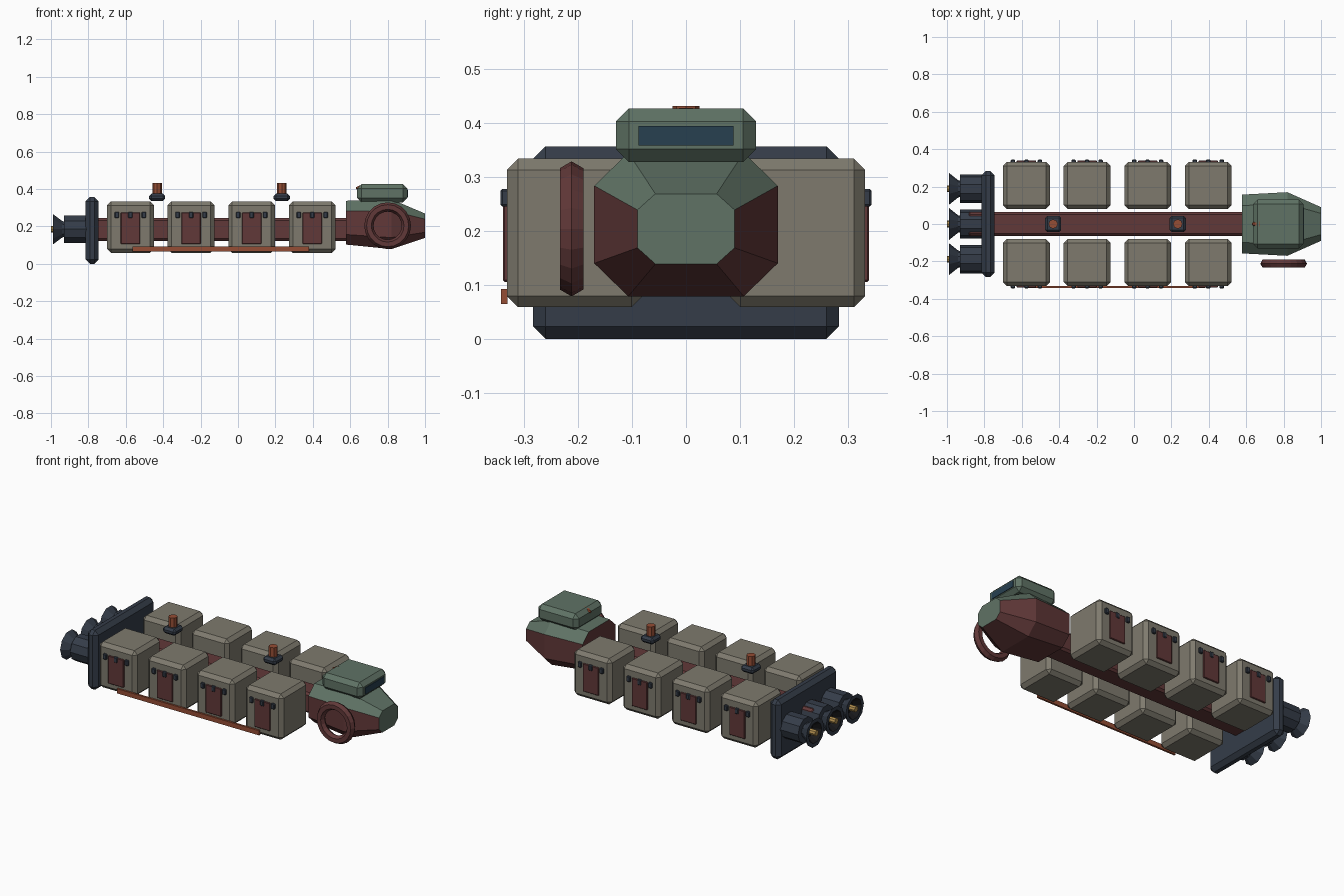
import bpy, bmesh, math
from mathutils import Matrix

if "Cube" in bpy.data.objects:
    bpy.data.objects.remove(bpy.data.objects["Cube"])


def material(name, rgb):
    m = bpy.data.materials.new(name)
    m.diffuse_color = (*rgb, 1)
    m.use_nodes = True
    m.node_tree.nodes["Principled BSDF"].inputs["Base Color"].default_value = m.diffuse_color
    return m


GREEN = material("hull_green", (0.115, 0.17, 0.13))
RED = material("oxide_red", (0.12, 0.04, 0.04))
TAN = material("cargo_tan", (0.21, 0.195, 0.155))
NAVY = material("dark_navy", (0.035, 0.046, 0.066))
ORANGE = material("orange", (0.30, 0.075, 0.035))
GLASS = material("glass", (0.02, 0.05, 0.08))
GOLD = material("glow_gold", (0.45, 0.28, 0.08))
BLACK = material("nozzle_black", (0.01, 0.01, 0.012))


def finish(name, bm, *mats):
    bmesh.ops.recalc_face_normals(bm, faces=bm.faces)
    me = bpy.data.meshes.new(name)
    bm.to_mesh(me)
    bm.free()
    for m in mats:
        me.materials.append(m)
    ob = bpy.data.objects.new(name, me)
    bpy.context.collection.objects.link(ob)
    return ob


def box(name, x, y, z, mat, bevel=0.0):
    """Box from (min, max) ranges with single-step chamfered edges."""
    bm = bmesh.new()
    size = [r[1] - r[0] for r in (x, y, z)]
    mid = [(r[0] + r[1]) / 2 for r in (x, y, z)]
    bmesh.ops.create_cube(bm, size=1, matrix=Matrix.Translation(mid) @ Matrix.Diagonal((*size, 1)))
    if bevel:
        bmesh.ops.bevel(bm, geom=bm.edges[:], offset=bevel, segments=1, affect='EDGES')
    return finish(name, bm, mat)


def loft(bm, rings):
    """Skin a list of point rings and cap both ends."""
    vs = [[bm.verts.new(p) for p in r] for r in rings]
    n = len(vs[0])
    for a, b in zip(vs, vs[1:]):
        for i in range(n):
            bm.faces.new((a[i], a[(i + 1) % n], b[(i + 1) % n], b[i]))
    bm.faces.new(vs[0])
    bm.faces.new(vs[-1])


def turned(name, profile, y, z, mat, sides=10, x0=0.0):
    """Solid of revolution about the x axis from (x, radius) pairs."""
    bm = bmesh.new()
    loft(bm, [[(x0 + x, y + r * math.cos(math.tau * i / sides), z + r * math.sin(math.tau * i / sides))
               for i in range(sides)] for x, r in profile])
    return finish(name, bm, mat)


# Spine and engine mounting plate
box("spine", (-0.89, 0.62), (-0.063, 0.063), (0.123, 0.245), RED, 0.012)
box("engine_plate", (-0.815, -0.745), (-0.283, 0.283), (0.0, 0.357), NAVY, 0.023)

# Engines with hollow flared nozzles
for i, y in enumerate((-0.188, 0, 0.188)):
    turned(f"engine_body_{i}", [(-0.93, 0.077), (-0.80, 0.077)], y, 0.185, NAVY)
    nozzle = turned(f"engine_nozzle_{i}", [(-0.92, 0.042), (-0.94, 0.046), (-0.99, 0.086),
                                           (-0.99, 0.062), (-0.95, 0.035)], y, 0.185, NAVY)
    nozzle.data.materials.append(BLACK)
    for f in nozzle.data.polygons:
        if 20 < f.index + 1 and f.index >= 30 and f.index != 40:
            f.material_index = 1
    turned(f"engine_glow_{i}", [(-1.0, 0.018), (-0.94, 0.018)], y, 0.185, GOLD, 8)

# Cargo containers with door panels and three latches each
for col in range(4):
    cx = -0.575 + 0.324 * col
    for s, side in ((-1, "front"), (1, "back")):
        def span(a, b):
            return tuple(sorted((s * a, s * b)))
        tag = f"{side}_{col}"
        box("container_" + tag, (cx - 0.125, cx + 0.125), span(0.08, 0.332), (0.059, 0.334), TAN, 0.021)
        box("container_door_" + tag, (cx - 0.052, cx + 0.052), span(0.325, 0.339), (0.106, 0.274), RED, 0.003)
        for k in (-1, 0, 1):
            lx = cx + 0.072 * k
            box(f"latch_{tag}_{k + 1}", (lx - 0.012, lx + 0.012), span(0.328, 0.344), (0.245, 0.278), NAVY, 0.004)

# Conduit along the front side
box("conduit", (-0.565, 0.38), (-0.343, -0.331), (0.065, 0.093), ORANGE)


# Octagonal nose hull: green upper faces, red sides and belly
def octagon(x, w, h, zc):
    a, b = 0.63 * w, 0.54 * h
    return [(x, y, zc + z) for y, z in ((w, -b), (w, b), (a, h), (-a, h), (-w, b), (-w, -b), (-a, -h), (a, -h))]


bm = bmesh.new()
loft(bm, [octagon(0.577, 0.157, 0.117, 0.22), octagon(0.82, 0.17, 0.133, 0.212), octagon(1.0, 0.09, 0.065, 0.204)])
nose = finish("nose_hull", bm, GREEN, RED)
for f in nose.data.polygons:
    if f.index < 16 and f.index % 8 not in (1, 2, 3):
        f.material_index = 1
    elif f.index == 16:
        f.material_index = 1

# Bridge with window and rear beacon
box("bridge", (0.637, 0.906), (-0.13, 0.13), (0.328, 0.427), GREEN, 0.024)
box("bridge_window", (0.89, 0.910), (-0.088, 0.088), (0.358, 0.395), GLASS)
turned("bridge_beacon", [(0.632, 0.006), (0.67, 0.026)], 0, 0.405, ORANGE, 6)

# Docking ring on the front side only
bpy.ops.mesh.primitive_torus_add(major_segments=20, minor_segments=6, major_radius=0.1, minor_radius=0.025,
                                 location=(0.80, -0.212, 0.204), rotation=(math.pi / 2, 0, 0))
ring = bpy.context.object
ring.name = "docking_ring"
ring.data.materials.append(RED)

# Beacons above the spine
for i, x in enumerate((-0.432, 0.234)):
    box(f"beacon_base_{i}", (x - 0.043, x + 0.043), (-0.044, 0.044), (0.335, 0.375), NAVY, 0.013)
    bm = bmesh.new()
    bmesh.ops.create_cone(bm, cap_ends=True, segments=8, radius1=0.025, radius2=0.025, depth=0.07,
                          matrix=Matrix.Translation((x, 0, 0.397)))
    finish(f"beacon_{i}", bm, ORANGE)
